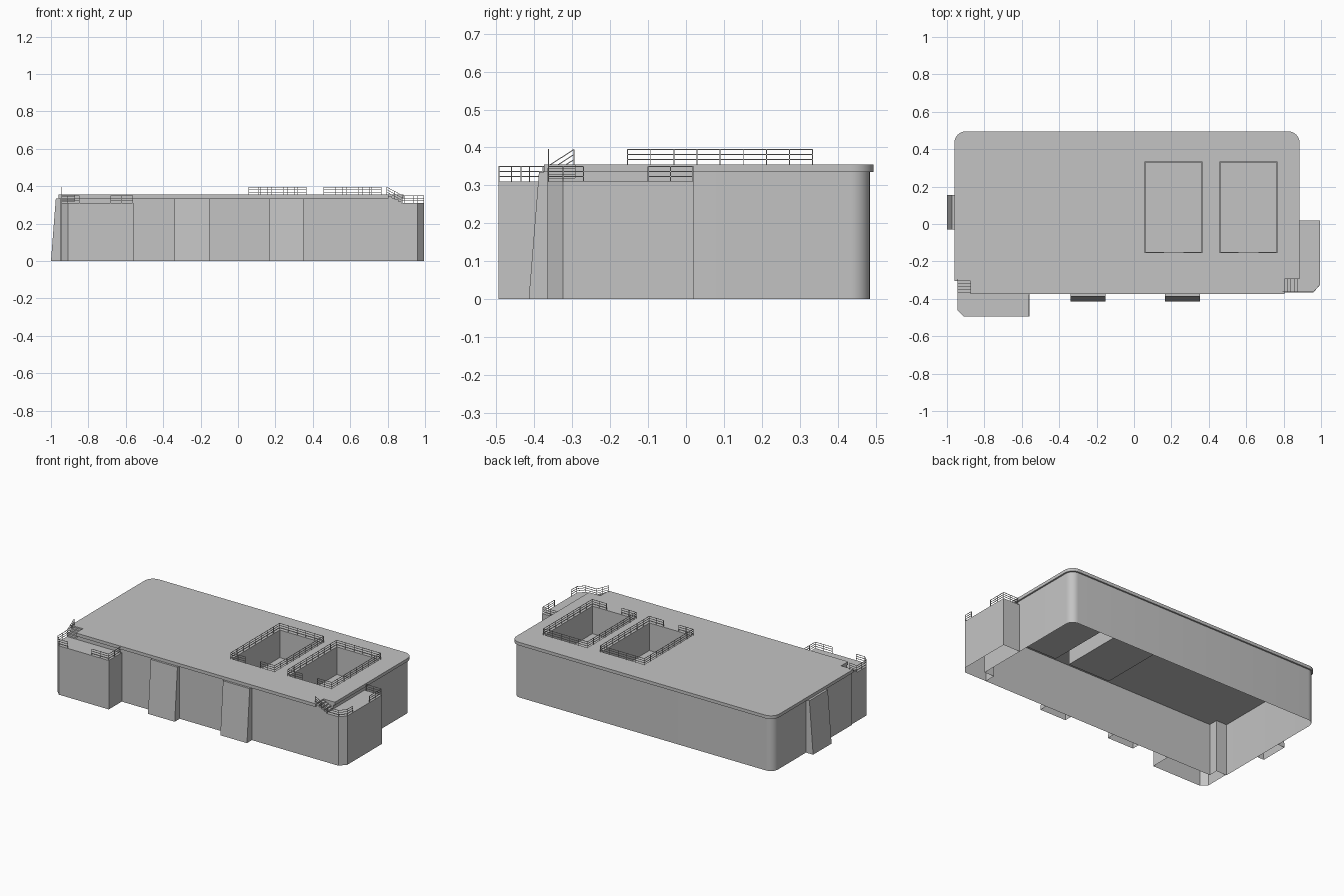
import bpy, bmesh, math
from mathutils import Vector, Matrix

if "Cube" in bpy.data.objects:
    bpy.data.objects.remove(bpy.data.objects["Cube"], do_unlink=True)

concrete = bpy.data.materials.new("concrete_grey")
concrete.use_nodes = True
GREY = (0.55, 0.55, 0.55, 1)
concrete.diffuse_color = GREY
concrete.node_tree.nodes["Principled BSDF"].inputs["Base Color"].default_value = GREY

DECK, LIP, LEDGE = 0.355, 0.335, 0.31   # main heights


def finish(name, bm, smooth=False, inward=False):
    bmesh.ops.recalc_face_normals(bm, faces=bm.faces)
    if inward:
        bmesh.ops.reverse_faces(bm, faces=bm.faces)
    mesh = bpy.data.meshes.new(name)
    bm.to_mesh(mesh)
    bm.free()
    mesh.materials.append(concrete)
    obj = bpy.data.objects.new(name, mesh)
    bpy.context.collection.objects.link(obj)
    if smooth:
        bpy.ops.object.select_all(action="DESELECT")
        obj.select_set(True)
        bpy.context.view_layer.objects.active = obj
        bpy.ops.object.shade_smooth_by_angle(angle=math.radians(30))
    return obj


def rect(x0, x1, y0, y1):
    return [(x0, y0), (x1, y0), (x1, y1), (x0, y1)]


def arc(cx, cy, r, start, steps=8):
    """Quarter-circle corner, counter-clockwise from the start angle."""
    angles = [math.radians(start + 90 * i / steps) for i in range(steps + 1)]
    return [(cx + r * math.cos(a), cy + r * math.sin(a)) for a in angles]


def prism(name, loops, z0, z1, top=True, bottom=True, **kw):
    """Upright walls along closed loops, with optional caps (inner loops are holes)."""
    bm = bmesh.new()
    rims = {z0: [], z1: []}
    for loop in loops:
        rings = {z: [bm.verts.new((x, y, z)) for x, y in loop] for z in (z0, z1)}
        n = len(loop)
        for i in range(n):
            j = (i + 1) % n
            low, high = rings[z0], rings[z1]
            bm.faces.new((low[i], low[j], high[j], high[i]))
        for z, ring in rings.items():
            rims[z] += [bm.edges.get((ring[i], ring[(i + 1) % n])) for i in range(n)]
    for z, wanted in ((z0, bottom), (z1, top)):
        if wanted:
            bmesh.ops.triangle_fill(bm, edges=rims[z], use_beauty=True,
                                    normal=(0, 0, 1 if z == z1 else -1))
    return finish(name, bm, **kw)


def footprint(grow, radius):
    """Body outline: rounded back corners, a stair notch in each front corner."""
    x0, x1, y0, y1 = -0.95 - grow, 0.875 + grow, -0.365 - grow, 0.485 + grow
    return ([(-0.875, y0), (0.805, y0), (0.805, -0.293), (x1, -0.293)]
            + arc(x1 - radius, y1 - radius, radius, 0)
            + arc(x0 + radius, y1 - radius, radius, 90)
            + [(x0, -0.305), (-0.875, -0.305)])


# Body shell and deck slab with two openings
openings = [rect(x, x + 0.30, -0.15, 0.33) for x in (0.062, 0.462)]
prism("outer_walls", [footprint(0, 0.05)], 0, LIP, top=False, bottom=False, smooth=True)
prism("deck_slab", [footprint(0.01, 0.06)] + openings, LIP, DECK, smooth=True)

# Sunken shafts under the openings
for i, hole in enumerate(openings):
    prism(f"shaft_{i + 1}", [hole], 0.18, LIP, top=False, inward=True)

# Lower corner towers, open underneath
prism("front_tower", [[(-0.945, -0.305), (-0.945, -0.46), (-0.91, -0.495),
                       (-0.56, -0.495), (-0.56, -0.365), (-0.875, -0.365),
                       (-0.875, -0.305)]], 0, LEDGE, bottom=False)
prism("side_tower", [[(0.875, 0.02), (0.875, -0.293), (0.805, -0.293),
                      (0.805, -0.365), (0.96, -0.365), (0.995, -0.325),
                      (0.995, 0.02)]], 0, LEDGE, bottom=False)


# Sloping buttresses
def buttress(name, origin, outward, width, foot, head):
    out = Vector((*outward, 0))
    side = Vector((-out.y, out.x, 0)) * width / 2
    bm = bmesh.new()

    def section(offset):
        pts = [(0, 0), (foot, 0), (head, LIP), (0, LIP)]
        return [bm.verts.new(Vector((*origin, z)) + out * d + offset) for d, z in pts]

    a, b = section(-side), section(side)
    bm.faces.new(a)
    bm.faces.new(b)
    for i in (1, 2):
        bm.faces.new((a[i], a[i + 1], b[i + 1], b[i]))
    finish(name, bm)


for i, x in enumerate((-0.247, 0.26)):
    buttress(f"front_buttress_{i + 1}", (x, -0.365), (0, -1), 0.187, 0.05, 0.023)
buttress("side_buttress", (-0.95, 0.062), (-1, 0), 0.185, 0.05, 0.024)

# Stairs from the deck down to each tower
STEPS = 4
for i in range(STEPS):
    height = DECK - (DECK - LEDGE) * (i + 1) / (STEPS + 1)
    x, y = 0.805 + 0.0175 * i, -0.305 - 0.015 * i
    prism(f"side_step_{i + 1}", [rect(x, x + 0.0175, -0.365, -0.293)], LEDGE, height)
    prism(f"front_step_{i + 1}", [rect(-0.945, -0.875, y - 0.015, y)], LEDGE, height)


# Railings
def railing(name, points, base=0.0, height=0.04, spacing=0.062, bar=0.0025):
    bm = bmesh.new()
    up = Vector((0, 0, height))

    def add_bar(a, b):
        d = b - a
        m = (Matrix.Translation((a + b) / 2) @ d.to_track_quat("Z", "Y").to_matrix().to_4x4()
             @ Matrix.Diagonal((bar, bar, d.length, 1)))
        bmesh.ops.create_cube(bm, size=1, matrix=m)

    pts = [Vector((p[0], p[1], p[2] if len(p) > 2 else base)) for p in points]
    for a, b in zip(pts, pts[1:]):
        for level in (1 / 3, 2 / 3, 1):
            add_bar(a + up * level, b + up * level)
        count = max(1, round((b - a).length / spacing))
        for k in range(count):
            p = a.lerp(b, k / count)
            add_bar(p, p + up)
    add_bar(pts[-1], pts[-1] + up)
    finish(name, bm)


for i, hole in enumerate(openings):
    (x0, y0), (x1, y1) = hole[0], hole[2]
    x0, x1, y0, y1 = x0 - 0.004, x1 + 0.004, y0 - 0.004, y1 + 0.004
    railing(f"shaft_railing_{i + 1}", [(x0 + 0.1, y0), (x0, y0), (x0, y1), (x1, y1),
                                       (x1, y0), (x1 - 0.1, y0)], DECK)

railing("front_tower_outer_railing", [(-0.943, -0.365), (-0.943, -0.46), (-0.91, -0.493),
                                      (-0.85, -0.493)], LEDGE)
railing("front_tower_inner_railing", [(-0.68, -0.493), (-0.562, -0.493),
                                      (-0.562, -0.377)], LEDGE)
railing("side_tower_front_railing", [(0.88, -0.363), (0.96, -0.363), (0.993, -0.325),
                                     (0.993, -0.27)], LEDGE)
railing("side_tower_back_railing", [(0.993, -0.1), (0.993, 0.018), (0.888, 0.018)], LEDGE)
railing("side_stair_railing", [(0.795, -0.363, DECK), (0.88, -0.363, LEDGE)])
railing("front_stair_railing", [(-0.943, -0.295, DECK), (-0.943, -0.365, LEDGE)])
